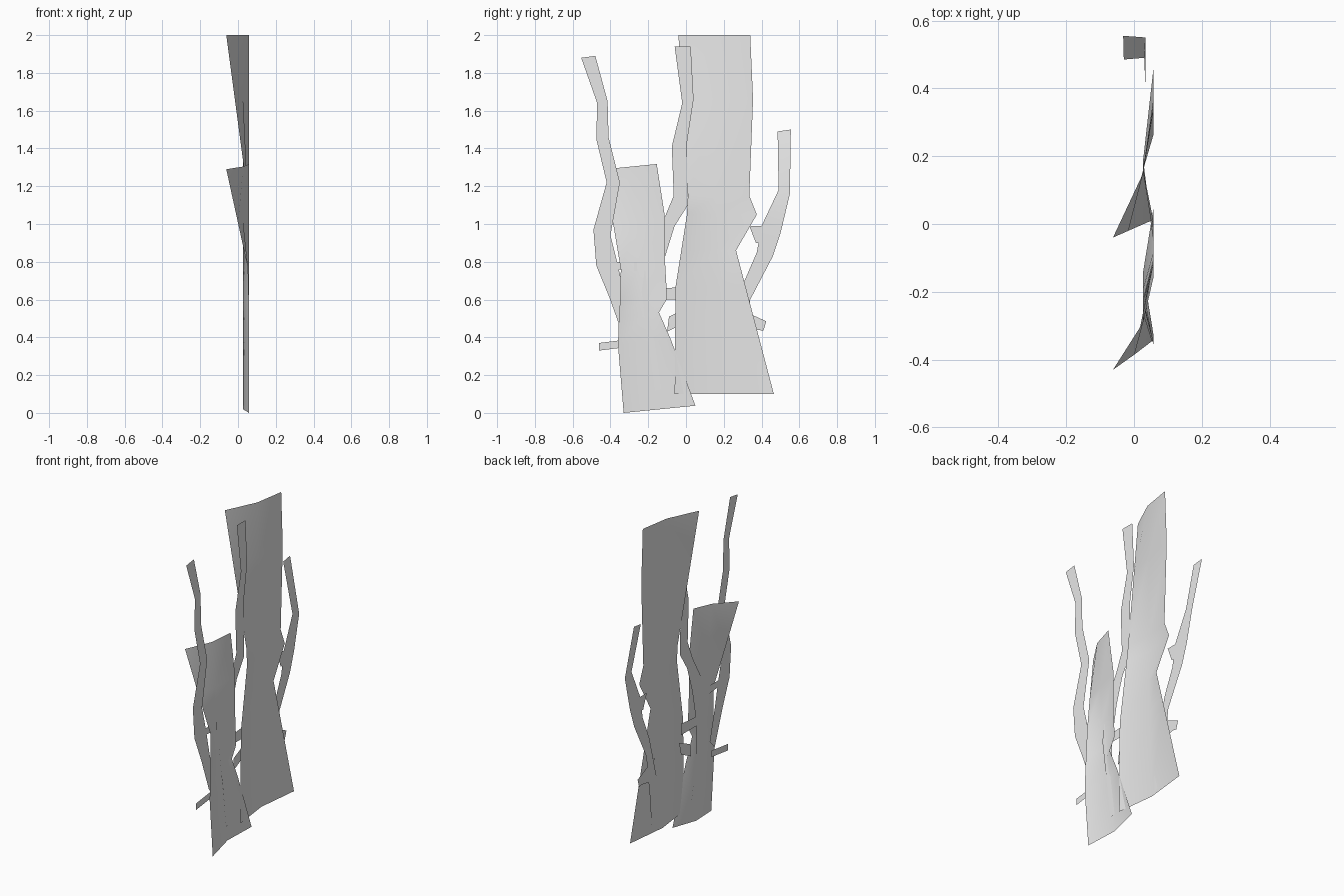
import bpy

cube = bpy.data.objects.get("Cube")
if cube:
    bpy.data.objects.remove(cube, do_unlink=True)

# single bark colour
bark = bpy.data.materials.new("pale_grey_bark")
bark.use_nodes = True
grey = (.8, .8, .8, 1)
bark.diffuse_color = grey
bark.node_tree.nodes["Principled BSDF"].inputs["Base Color"].default_value = grey

OUTER_X = .058      # side edges of the curved sheets
CENTRE_X = .027     # centre line of the curved sheets
BRANCH_X = .034     # plane of the thin branches


def add_grid(name, rows):
    """Make a sheet of quads from equally long rows of points."""
    width = len(rows[0])
    verts = [point for row in rows for point in row]
    faces = []
    for r in range(len(rows) - 1):
        for c in range(width - 1):
            a = r * width + c
            faces.append((a, a + 1, a + 1 + width, a + width))
    mesh = bpy.data.meshes.new(name)
    mesh.from_pydata(verts, [], faces)
    mesh.materials.append(bark)
    obj = bpy.data.objects.new(name, mesh)
    bpy.context.collection.objects.link(obj)
    for poly in mesh.polygons:
        poly.use_smooth = True
    return obj


def trunk_sheet(name, outline, curl_start, tilt):
    """Folded sheet; outline rows are height, left y, centre y, right y.
    Above curl_start the left edge bends backwards."""
    top = outline[-1][0]
    rows = []
    for z, left, centre, right in outline:
        curl = max(0, (z - curl_start) / (top - curl_start))
        edge_x = OUTER_X - curl * .12
        rows.append([(edge_x, left, z),
                     (CENTRE_X, centre, z + tilt * (centre - left)),
                     (OUTER_X, right, z + tilt * (right - left))])
    return add_grid(name, rows)


def branch(name, outline, lean=0, lean_start=0):
    """Flat strip; outline rows are left y, left z, right y, right z."""
    top = outline[0][1]

    def x_at(z):
        if not lean:
            return BRANCH_X
        return BRANCH_X - lean * max(0, (z - lean_start) / (top - lean_start))
    return add_grid(name, [[(x_at(zl), yl, zl), (x_at(zr), yr, zr)]
                           for yl, zl, yr, zr in reversed(outline)])


# tall trunk sheet
trunk_sheet("tall_trunk", [
    (.1, -.06, .19, .465),
    (.67, -.055, .17, .315),
    (.86, -.025, .16, .265),
    (1.05, .005, .16, .375),
    (1.15, .01, .16, .335),
    (1.66, -.02, .16, .355),
    (2, -.04, .15, .34)], 1.1, 0)

# short trunk sheet
trunk_sheet("short_trunk", [
    (0, -.33, -.14, .05),
    (.36, -.36, -.19, -.08),
    (.51, -.355, -.22, -.143),
    (.58, -.35, -.23, -.1),
    (.76, -.345, -.25, -.11),
    (1, -.385, -.26, -.11),
    (1.29, -.43, -.29, -.155)], .74, .1)

# left branch, running down behind the short trunk
branch("left_branch", [
    (-.555, 1.88, -.48, 1.89),
    (-.47, 1.64, -.415, 1.65),
    (-.475, 1.45, -.41, 1.46),
    (-.42, 1.22, -.35, 1.22),
    (-.49, .97, -.4, .94),
    (-.475, .78, -.36, .78),
    (-.405, .61, -.33, .64),
    (-.33, .4, -.28, .45)])

# middle branch between the two trunks
branch("middle_branch", [
    (-.06, 1.94, .025, 1.94),
    (-.02, 1.64, .04, 1.66),
    (-.075, 1.41, .005, 1.43),
    (-.065, 1.15, .01, 1.1),
    (-.115, 1.03, -.06, .99),
    (-.2, .88, -.11, .83),
    (-.235, .64, -.15, .62),
    (-.2, .38, -.15, .4),
    (-.165, .115, -.1, .135)])

# right branch, leaning back at its tip
branch("right_branch", [
    (.485, 1.49, .555, 1.5),
    (.49, 1.18, .55, 1.16),
    (.4, .99, .5, .95),
    (.375, .85, .46, .83),
    (.31, .7, .34, .6),
    (.22, .36, .3, .3),
    (.22, .12, .29, .13)], .064, 1.16)

# short twigs joining the branches
twigs = {
    "left_stub": [(-.46, .37, -.46, .33), (-.3, .39, -.3, .35)],
    "inner_twig": [(-.37, .8, -.37, .76), (-.26, .8, -.26, .75)],
    "centre_stub": [(-.19, .66, -.19, .6), (-.1, .66, -.1, .6), (0, .67, 0, .6)],
    "hidden_stub": [(-.09, .51, -.1, .43), (.02, .56, 0, .48)],
    "right_stub": [(.26, .56, .28, .42), (.37, .51, .38, .44), (.425, .485, .41, .435)],
    "right_twig": [(.335, .99, .37, .9), (.41, .99, .43, .9)],
}
for twig_name, twig_outline in twigs.items():
    branch(twig_name, twig_outline)
